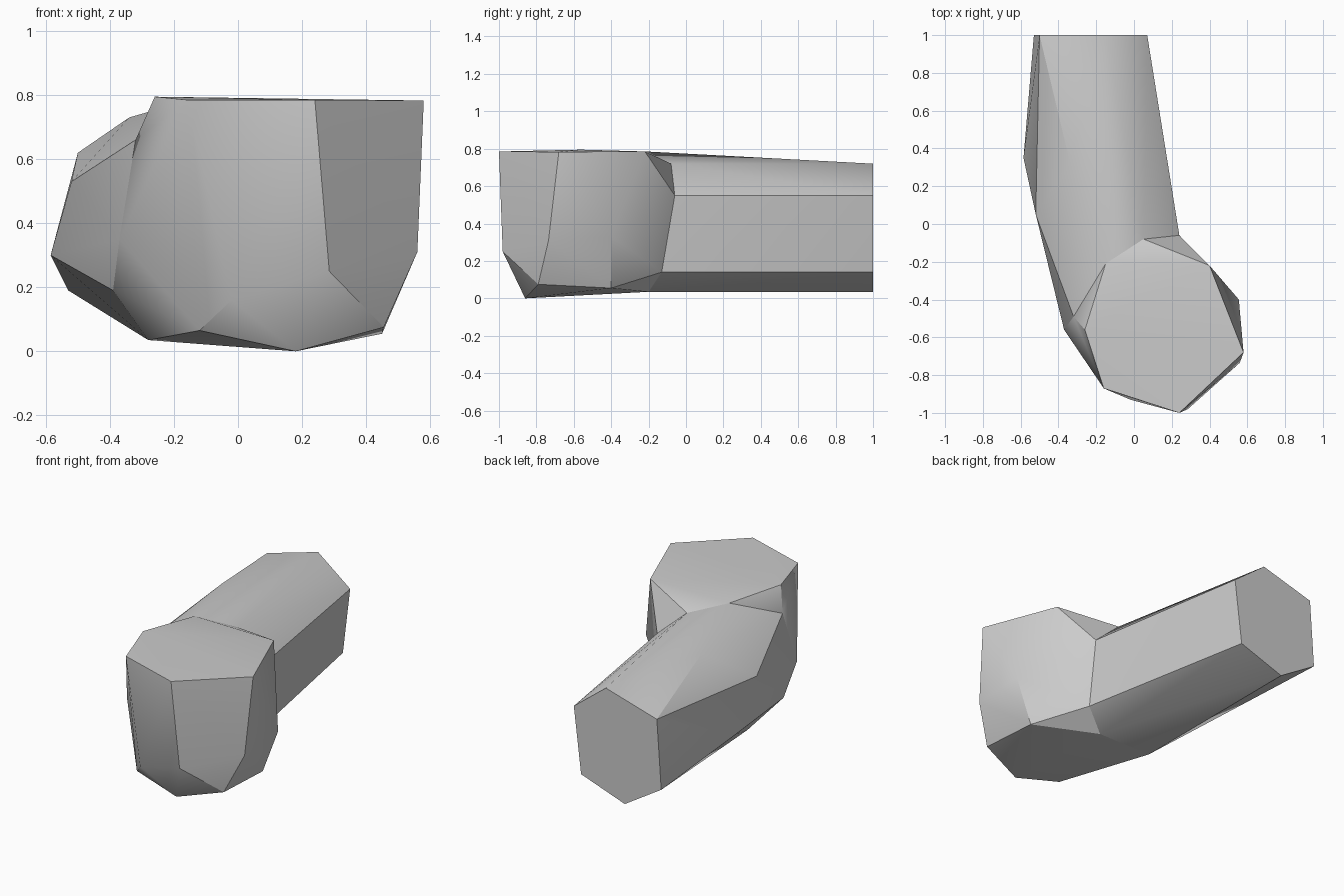
import bpy
import bmesh

# Remove only the default object
default_cube = bpy.data.objects.get("Cube")
if default_cube:
    bpy.data.objects.remove(default_cube, do_unlink=True)


def make_material(name, colour):
    material = bpy.data.materials.new(name)
    material.use_nodes = True
    material.diffuse_color = colour
    for node in material.node_tree.nodes:
        if node.type == "BSDF_PRINCIPLED":
            node.inputs["Base Color"].default_value = colour
    return material


def convex_part(name, corners, material):
    """Wrap a closed faceted solid around its corner points."""
    bm = bmesh.new()
    for corner in corners:
        bm.verts.new(corner)
    bmesh.ops.convex_hull(bm, input=list(bm.verts))
    loose = [vert for vert in bm.verts if not vert.link_faces]
    bmesh.ops.delete(bm, geom=loose, context="VERTS")
    bmesh.ops.dissolve_limit(bm, angle_limit=0.02, verts=list(bm.verts), edges=list(bm.edges))
    bmesh.ops.recalc_face_normals(bm, faces=list(bm.faces))
    mesh = bpy.data.meshes.new(name)
    bm.to_mesh(mesh)
    bm.free()
    mesh.materials.append(material)
    part = bpy.data.objects.new(name, mesh)
    bpy.context.collection.objects.link(part)
    bpy.ops.object.select_all(action="DESELECT")
    part.select_set(True)
    bpy.context.view_layer.objects.active = part
    bpy.ops.object.shade_smooth_by_angle(angle=0.5)
    return part


grey = make_material("plain grey", (0.6, 0.6, 0.6, 1.0))

# Shared loop where the arm meets the upright block
neck = [
    (0.05, -0.08, 0.72), (0.24, -0.06, 0.55), (0.23, -0.13, 0.14),
    (0.09, -0.2, 0.035), (-0.28, -0.2, 0.035), (-0.39, -0.4, 0.19),
    (-0.37, -0.56, 0.35), (-0.32, -0.49, 0.66), (-0.15, -0.21, 0.785),
]

# Upright block: flat six-sided top, tapering to a chamfered base
block_top = [
    (-0.16, -0.87, 0.785), (0.24, -1, 0.785), (0.58, -0.68, 0.783),
    (0.4, -0.22, 0.785), (-0.26, -0.56, 0.795),
]
block_waist = [
    (-0.02, -0.93, 0.16), (0.285, -0.98, 0.25),
    (0.56, -0.735, 0.31), (0.555, -0.4, 0.33),
]
block_base = [
    (-0.12, -0.82, 0.065), (0.18, -0.86, 0),
    (0.455, -0.79, 0.075), (0.45, -0.4, 0.055),
]
convex_part("upright_block", neck + block_top + block_waist + block_base, grey)

# Arm: six-sided flat end, bulging slightly before it reaches the neck
end_profile = [
    (0.07, 0.55), (-0.15, 0.72), (-0.5, 0.62),
    (-0.53, 0.19), (-0.28, 0.035), (0.02, 0.14),
]
arm_end = [(x, 1, z) for x, z in end_profile]
arm_bulge = [
    (0.16, 0.4, 0.455), (-0.34, 0.33, 0.73), (-0.52, 0.05, 0.53),
    (-0.585, 0.35, 0.3), (0.14, 0.28, 0.19),
]
convex_part("angled_arm", neck + arm_end + arm_bulge, grey)
